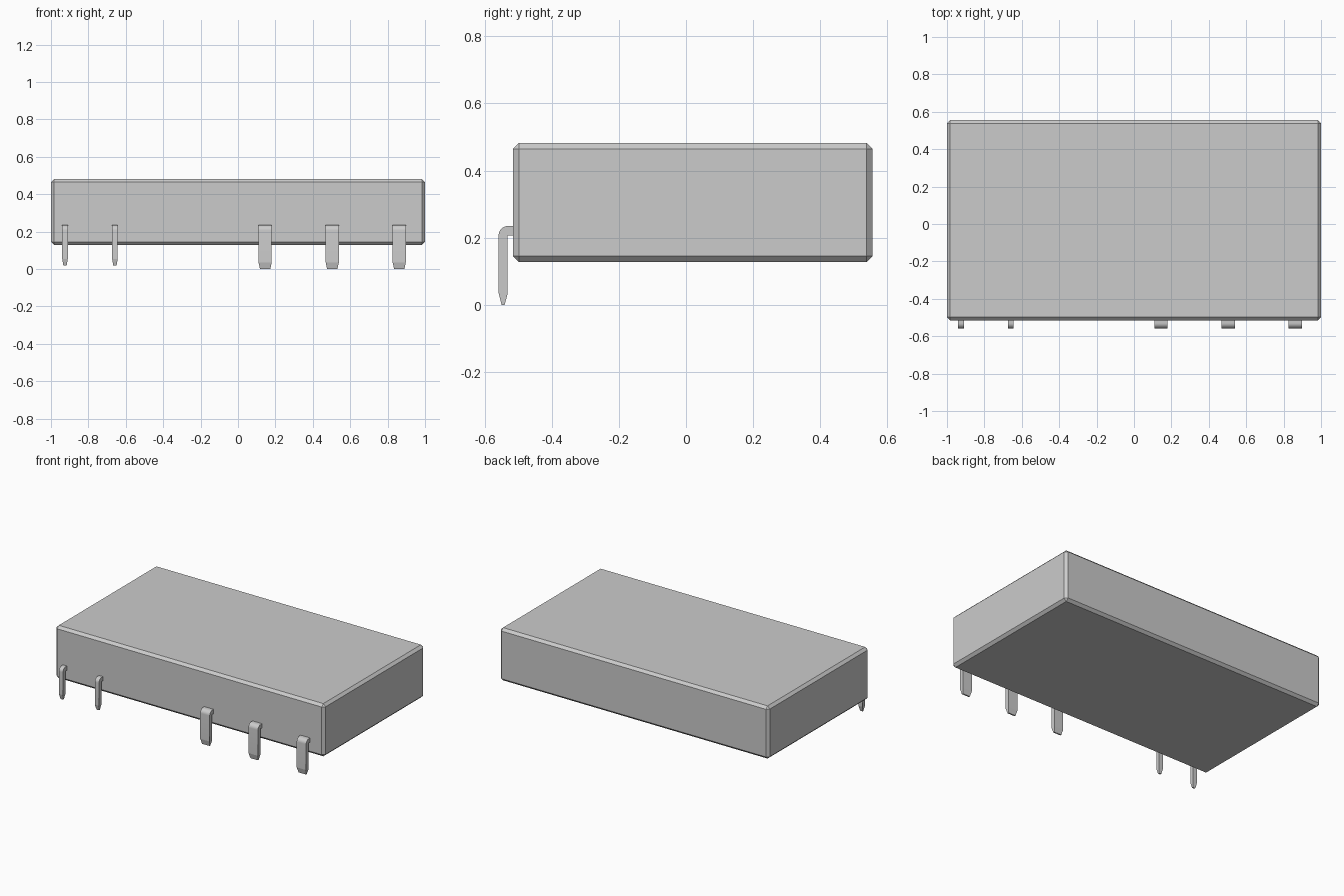
import bpy, bmesh, math

cube = bpy.data.objects.get("Cube")
if cube:
    bpy.data.objects.remove(cube, do_unlink=True)

GREY = (0.6, 0.6, 0.6, 1)
mat = bpy.data.materials.new("plain grey")
mat.use_nodes = True
mat.diffuse_color = GREY
mat.node_tree.nodes["Principled BSDF"].inputs["Base Color"].default_value = GREY


def add_object(name, bm):
    bmesh.ops.recalc_face_normals(bm, faces=bm.faces[:])
    mesh = bpy.data.meshes.new(name)
    bm.to_mesh(mesh)
    bm.free()
    mesh.materials.append(mat)
    obj = bpy.data.objects.new(name, mesh)
    bpy.context.collection.objects.link(obj)
    return obj


# Chamfered housing
bm = bmesh.new()
bmesh.ops.create_cube(bm, size=1)
bmesh.ops.scale(bm, vec=(2, 1.07, 0.354), verts=bm.verts)
bmesh.ops.translate(bm, vec=(0, 0.02, 0.305), verts=bm.verts)
bmesh.ops.bevel(bm, geom=bm.edges[:], offset=0.017, segments=1, affect='EDGES')
add_object("housing", bm)


# Bent pin: side profile extruded across x, with a narrowed tip
def add_pin(name, x, width, tip_width, bottom):
    top, radius, outer, inner = 0.235, 0.028, -0.558, -0.531
    profile = [(-0.505, top)]
    for i in range(9):
        a = math.pi / 2 * (1 + i / 8)
        profile.append((outer + radius + radius * math.cos(a),
                        top - radius + radius * math.sin(a)))
    profile += [(outer, bottom + 0.035), (outer + 0.009, bottom),
                (inner - 0.009, bottom), (inner, bottom + 0.035),
                (inner, 0.207), (-0.505, 0.207)]
    bm = bmesh.new()
    sides = []
    for s in (-1, 1):
        ring = []
        for y, z in profile:
            w = tip_width if z <= bottom + 0.001 else width
            ring.append(bm.verts.new((x + s * w / 2, y, z)))
        bm.faces.new(ring)
        sides.append(ring)
    a, b = sides
    for i in range(len(a)):
        j = (i + 1) % len(a)
        bm.faces.new((a[i], a[j], b[j], b[i]))
    obj = add_object(name, bm)
    bpy.ops.object.select_all(action='DESELECT')
    obj.select_set(True)
    bpy.context.view_layer.objects.active = obj
    bpy.ops.object.shade_smooth_by_angle(angle=math.radians(13))


for i, x in enumerate((-0.925, -0.658)):
    add_pin(f"narrow_pin_{i + 1}", x, 0.03, 0.018, 0.02)
for i, x in enumerate((0.145, 0.504, 0.862)):
    add_pin(f"wide_pin_{i + 1}", x, 0.07, 0.055, 0.0)
